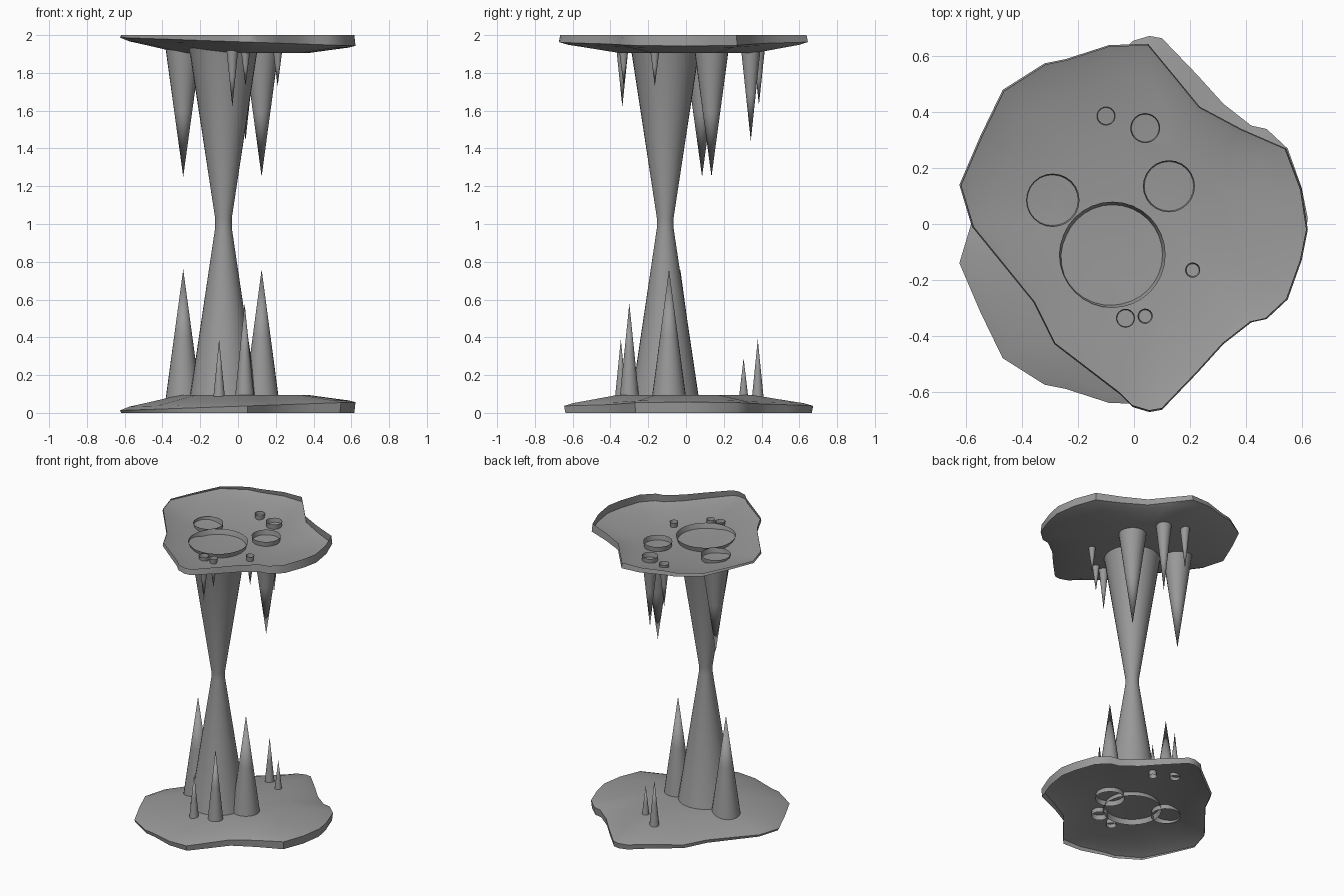
import bpy, bmesh, math

if "Cube" in bpy.data.objects:
    bpy.data.objects.remove(bpy.data.objects["Cube"])

stone = bpy.data.materials.new("grey_stone")
stone.diffuse_color = (0.32, 0.32, 0.32, 1)
stone.use_nodes = True
stone.node_tree.nodes["Principled BSDF"].inputs["Base Color"].default_value = stone.diffuse_color


def make_object(name, rings, cap_last=False, tip=None):
    """Skin a list of equal-length vertex rings; optional end face or end tip."""
    bm = bmesh.new()
    loops = [[bm.verts.new(p) for p in ring] for ring in rings]
    n = len(loops[0])
    for a, b in zip(loops, loops[1:]):
        for i in range(n):
            j = (i + 1) % n
            bm.faces.new((a[i], a[j], b[j], b[i]))
    if cap_last:
        bm.faces.new(loops[-1])
    if tip:
        t = bm.verts.new(tip)
        for i in range(n):
            bm.faces.new((loops[-1][i], loops[-1][(i + 1) % n], t))
    bmesh.ops.recalc_face_normals(bm, faces=bm.faces)
    me = bpy.data.meshes.new(name)
    bm.to_mesh(me)
    bm.free()
    me.materials.append(stone)
    ob = bpy.data.objects.new(name, me)
    bpy.context.collection.objects.link(ob)
    bpy.ops.object.select_all(action='DESELECT')
    ob.select_set(True)
    bpy.context.view_layer.objects.active = ob
    bpy.ops.object.shade_smooth_by_angle(angle=math.radians(40))
    return ob


def circle(x, y, z, r, n):
    return [(x + r * math.cos(2 * math.pi * i / n),
             y + r * math.sin(2 * math.pi * i / n), z) for i in range(n)]


# Rock plates: hollow shallow dishes, the floor is the ceiling turned over
outline = [(-.625, .14), (-.55, .315), (-.47, .48), (-.32, .575), (-.245, .59),
           (-.09, .64), (.05, .645), (.145, .53), (.235, .42), (.385, .34),
           (.545, .27), (.6, .125), (.622, -.02), (.6, -.13), (.55, -.27),
           (.475, -.34), (.42, -.352), (.32, -.43), (.225, -.535), (.1, -.665),
           (.055, -.673), (-.005, -.655), (-.05, -.61), (-.285, -.43),
           (-.36, -.28), (-.58, -.01)]
CX, CY, DEPTH = .08, .03, .094


def plate(name, flip):
    def place(x, y, d):   # d = distance from the open rim
        return (x, -y, d) if flip else (x, y, 2 - d)

    def ring(scale, blend):
        pts = []
        for x, y in outline:
            edge = .035 + .022 * x / .62
            d = edge + (DEPTH - edge) * blend
            pts.append(place(CX + (x - CX) * scale, CY + (y - CY) * scale, d))
        return pts

    rim = [place(x * .99, y * .99, 0) for x, y in outline]
    return make_object(name, [rim, ring(1, 0), ring(.93, .25), ring(.8, .5),
                              ring(.55, 1)], cap_last=True)


plate("ceiling_plate", False)
plate("floor_plate", True)

# Central column, pinched at mid height
make_object("column", [circle(-.077, -.11, z, r, 32) for z, r in
                       [(.06, .187), (.1, .175), (.55, .108), (.98, .044),
                        (1.03, .044), (1.45, .108), (1.9, .177), (1.94, .19)]])

# Hanging and standing spikes: x, y, radius, tip height
hanging = [(-.29, .085, .095, 1.25), (.125, .135, .093, 1.25),
           (.04, .343, .053, 1.44), (-.1, .386, .033, 1.63),
           (.21, -.165, .027, 1.73), (.04, -.33, .027, 1.73),
           (-.03, -.337, .033, 1.62)]
standing = [(-.29, -.03, .095, .76), (.125, -.09, .093, .76),
            (.035, -.3, .053, .58), (-.1, -.345, .033, .39),
            (-.02, .38, .033, .39), (.1, .305, .027, .29)]

for name, base, spikes in (("stalactite", 1.94, hanging),
                           ("stalagmite", .06, standing)):
    for k, (x, y, r, tip) in enumerate(spikes):
        mid = base + (tip - base) * .5
        make_object(f"{name}_{k + 1}",
                    [circle(x, y, base, r, 24), circle(x, y, mid, r * .5, 24)],
                    tip=(x, y, tip))
